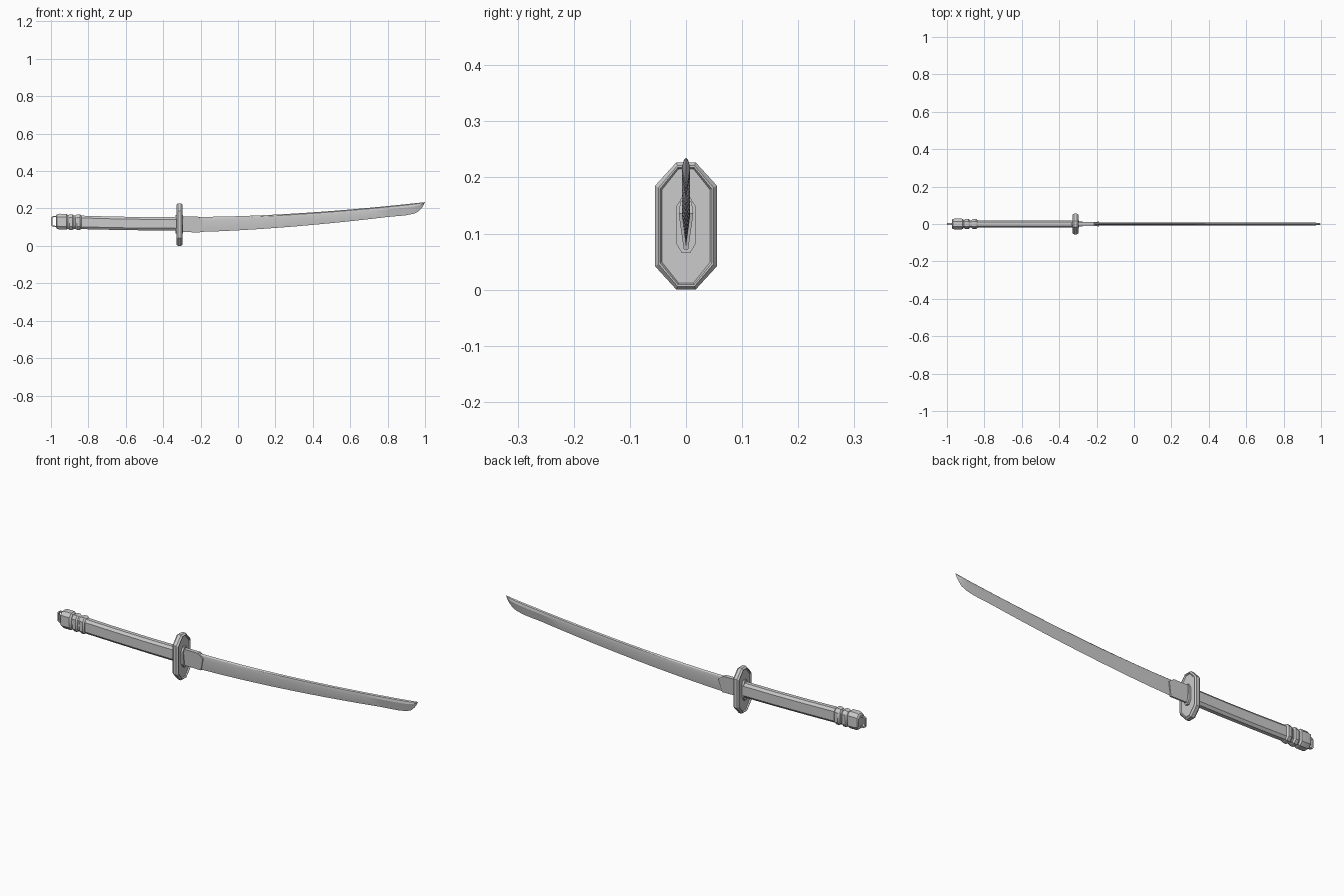
import bpy, bmesh

if "Cube" in bpy.data.objects:
    bpy.data.objects.remove(bpy.data.objects["Cube"])


def finish(name, bm, angle=0.5):
    bmesh.ops.recalc_face_normals(bm, faces=bm.faces)
    mesh = bpy.data.meshes.new(name)
    bm.to_mesh(mesh)
    bm.free()
    ob = bpy.data.objects.new(name, mesh)
    bpy.context.collection.objects.link(ob)
    bpy.ops.object.select_all(action='DESELECT')
    ob.select_set(True)
    bpy.context.view_layer.objects.active = ob
    bpy.ops.object.shade_smooth_by_angle(angle=angle)
    return ob


def skin(name, rings, angle=0.5):
    """Join closed rings of points into a capped solid."""
    bm = bmesh.new()
    loops = [[bm.verts.new(p) for p in r] for r in rings]
    n = len(loops[0])
    for a, b in zip(loops, loops[1:]):
        for i in range(n):
            bm.faces.new((a[i], a[(i + 1) % n], b[(i + 1) % n], b[i]))
    bm.faces.new(loops[0])
    bm.faces.new(loops[-1])
    bmesh.ops.remove_doubles(bm, verts=bm.verts, dist=1e-5)
    return finish(name, bm, angle)


def octagons(name, stations, fy, fz, angle=0.5):
    """Loft of octagons; station = x, z low, z high, half width."""
    rings = []
    for x, lo, hi, w in stations:
        c = (hi - lo) * fz
        k = w * fy
        rings.append([(x, y, z) for y, z in (
            (k, lo), (w, lo + c), (w, hi - c), (k, hi),
            (-k, hi), (-w, hi - c), (-w, lo + c), (-k, lo))])
    return skin(name, rings, angle)


# blade: curved back, tapering height, ridge on each side
def spine(x):
    return 0.155 + 0.079 * (max(0, x + 0.2) / 1.2) ** 1.7


def edge(x):
    return spine(x) - 0.08 + 0.026 * max(0, x + 0.2) / 1.2


xs = [-0.31, -0.2] + [-0.2 + 0.1 * i for i in range(1, 11)]
sections = [(x, edge(x)) for x in xs] + [
    (0.895, 0.163), (0.94, 0.172), (0.965, 0.184), (0.983, 0.203), (0.993, 0.219)]
rings = []
for x, e in sections:
    s = spine(x)
    h = s - e
    w = 0.0075 * min(1, 0.35 + h / 0.07)
    rings.append([(x, 0, e), (x, w, e + 0.7 * h), (x, w * 0.7, s - 0.08 * h),
                  (x, 0, s), (x, -w * 0.7, s - 0.08 * h), (x, -w, e + 0.7 * h)])
rings.append([(1.0, 0, 0.234)] * 6)
bm = bmesh.new()
loops = [[bm.verts.new(p) for p in r] for r in rings[:-1]]
tip = bm.verts.new((1.0, 0, 0.235))
for a, b in zip(loops, loops[1:]):
    for i in range(6):
        bm.faces.new((a[i], a[(i + 1) % 6], b[(i + 1) % 6], b[i]))
for i in range(6):
    bm.faces.new((loops[-1][i], loops[-1][(i + 1) % 6], tip))
bm.faces.new(loops[0])
finish("blade", bm, 0.35)

# collar: wedge-shaped sleeve with a pointed front
profile = [(-0.305, 0.074, 0.004), (-0.305, 0.136, 0.013), (-0.305, 0.157, 0.010),
           (-0.215, 0.157, 0.010), (-0.187, 0.136, 0.013), (-0.204, 0.072, 0.004)]
skin("blade_collar", [[(x, s * w, z) for x, z, w in profile] for s in (-1, 1)], 0.3)

# guard: chamfered octagon with a sunken face on both sides
def guard_ring(x, d):
    return (x, d, 0.227 - d, 0.055 - d)


octagons("guard", [guard_ring(*p) for p in (
    (-0.323, 0.012), (-0.329, 0.009), (-0.329, 0.006), (-0.321, 0.0),
    (-0.305, 0.0), (-0.297, 0.006), (-0.297, 0.009), (-0.303, 0.012))],
    0.31, 0.183, 0.3)

# washers on both faces of the guard
for side, x0, x1 in (("front", -0.306, -0.293), ("back", -0.333, -0.32)):
    octagons("washer_" + side, [(x0, 0.065, 0.165, 0.018), (x1, 0.065, 0.165, 0.018)],
             0.4, 0.18, 0.3)

# grip: gently curved upwards to the rear
octagons("grip", [(-0.325, 0.082, 0.154, 0.019), (-0.5, 0.083, 0.154, 0.019),
                  (-0.68, 0.086, 0.157, 0.019), (-0.85, 0.09, 0.162, 0.02),
                  (-0.94, 0.092, 0.164, 0.02)], 0.5, 0.17, 0.6)

# two raised bands near the rear
for i, x in enumerate((-0.853, -0.893)):
    octagons("band_%d" % (i + 1), [
        (x + 0.016, 0.091, 0.163, 0.021), (x + 0.008, 0.086, 0.168, 0.027),
        (x - 0.008, 0.086, 0.168, 0.027), (x - 0.016, 0.091, 0.164, 0.021)],
        0.5, 0.2, 0.6)

# pommel cap
octagons("pommel", [(-0.91, 0.092, 0.165, 0.022), (-0.918, 0.087, 0.171, 0.028),
                    (-0.955, 0.087, 0.172, 0.029), (-0.968, 0.092, 0.168, 0.027),
                    (-0.974, 0.101, 0.16, 0.021)], 0.5, 0.2, 0.6)

# thin loop at the very end
outer = [(-0.96, 0.101), (-0.99, 0.102), (-1.0, 0.109), (-1.0, 0.152),
         (-0.99, 0.159), (-0.96, 0.16)]
inner = [(-0.96, 0.107), (-0.988, 0.108), (-0.993, 0.112), (-0.993, 0.149),
         (-0.988, 0.153), (-0.96, 0.154)]
skin("end_loop", [[(a[0], -0.005, a[1]), (a[0], 0.005, a[1]),
                   (b[0], 0.005, b[1]), (b[0], -0.005, b[1])]
                  for a, b in zip(outer, inner)], 0.5)
